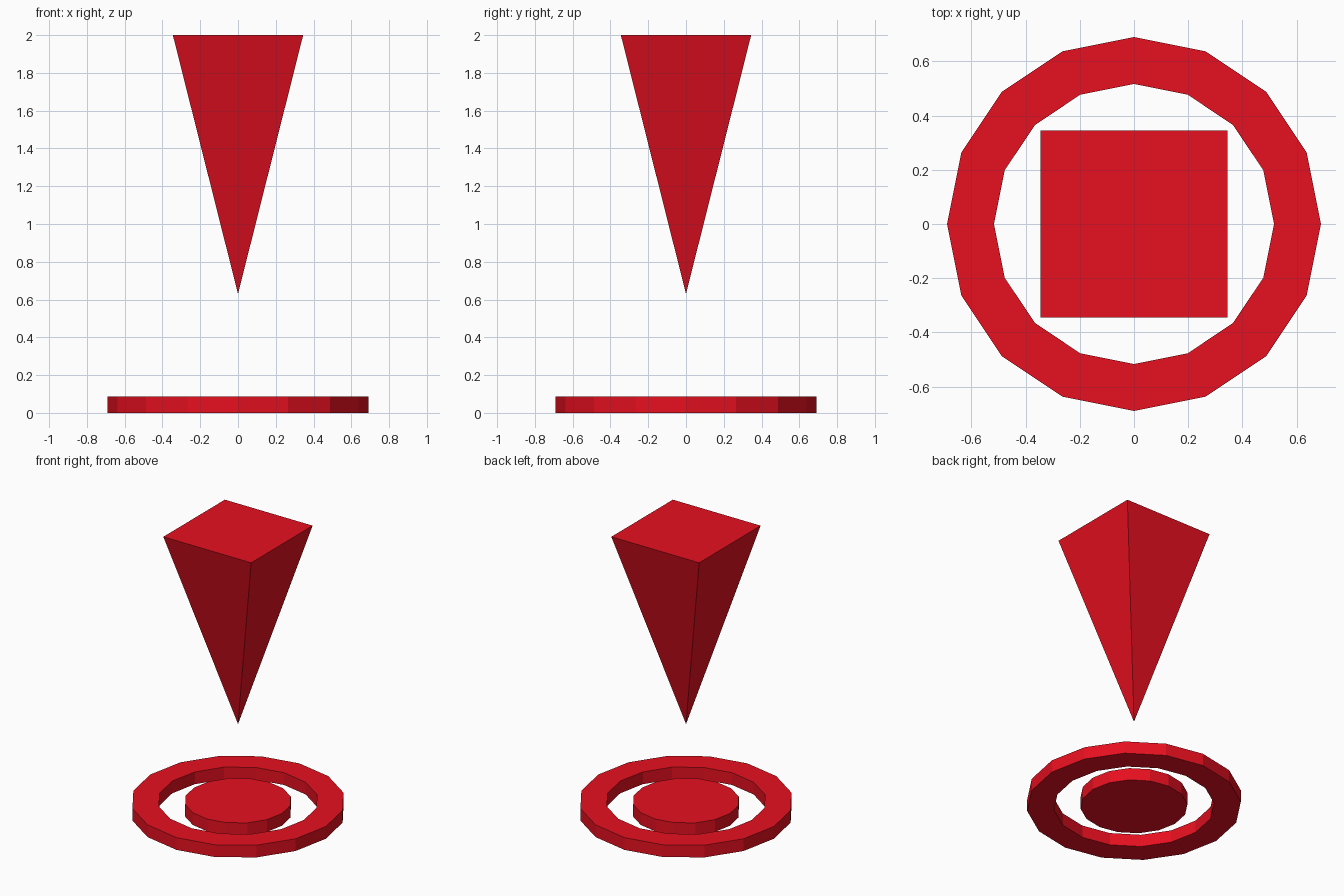
import bpy, bmesh
from math import cos, sin, tau

if "Cube" in bpy.data.objects:
    bpy.data.objects.remove(bpy.data.objects["Cube"])

SIDES = 16
OUTER, INNER, DISC = 0.69, 0.517, 0.345
THICK = 0.087

red = bpy.data.materials.new("red")
red.diffuse_color = (0.8, 0.005, 0.014, 1)
red.use_nodes = True
red.node_tree.nodes["Principled BSDF"].inputs["Base Color"].default_value = red.diffuse_color


def add_object(name, bm):
    bmesh.ops.recalc_face_normals(bm, faces=bm.faces)
    mesh = bpy.data.meshes.new(name)
    bm.to_mesh(mesh)
    bm.free()
    mesh.materials.append(red)
    obj = bpy.data.objects.new(name, mesh)
    bpy.context.collection.objects.link(obj)
    return obj


def circle(bm, radius, z):
    return [bm.verts.new((radius * cos(tau * i / SIDES), radius * sin(tau * i / SIDES), z))
            for i in range(SIDES)]


# Flat outer ring: rectangular section joined loop to loop
bm = bmesh.new()
loops = [circle(bm, r, z) for r, z in
         ((OUTER, 0), (OUTER, THICK), (INNER, THICK), (INNER, 0))]
for k in range(4):
    a, b = loops[k], loops[(k + 1) % 4]
    for i in range(SIDES):
        j = (i + 1) % SIDES
        bm.faces.new((a[i], a[j], b[j], b[i]))
add_object("target_ring", bm)

# Centre disc
bm = bmesh.new()
low, high = circle(bm, DISC, 0), circle(bm, DISC, THICK)
bm.faces.new(low)
bm.faces.new(high)
for i in range(SIDES):
    j = (i + 1) % SIDES
    bm.faces.new((low[i], low[j], high[j], high[i]))
add_object("centre_disc", bm)

# Inverted square pyramid pointing down at the disc
TIP, TOP, HALF = 0.63, 2.0, 0.345
bm = bmesh.new()
tip = bm.verts.new((0, 0, TIP))
corners = [bm.verts.new((x * HALF, y * HALF, TOP))
           for x, y in ((-1, -1), (1, -1), (1, 1), (-1, 1))]
bm.faces.new(corners)
for i in range(4):
    bm.faces.new((corners[i], corners[(i + 1) % 4], tip))
add_object("pointer", bm)
